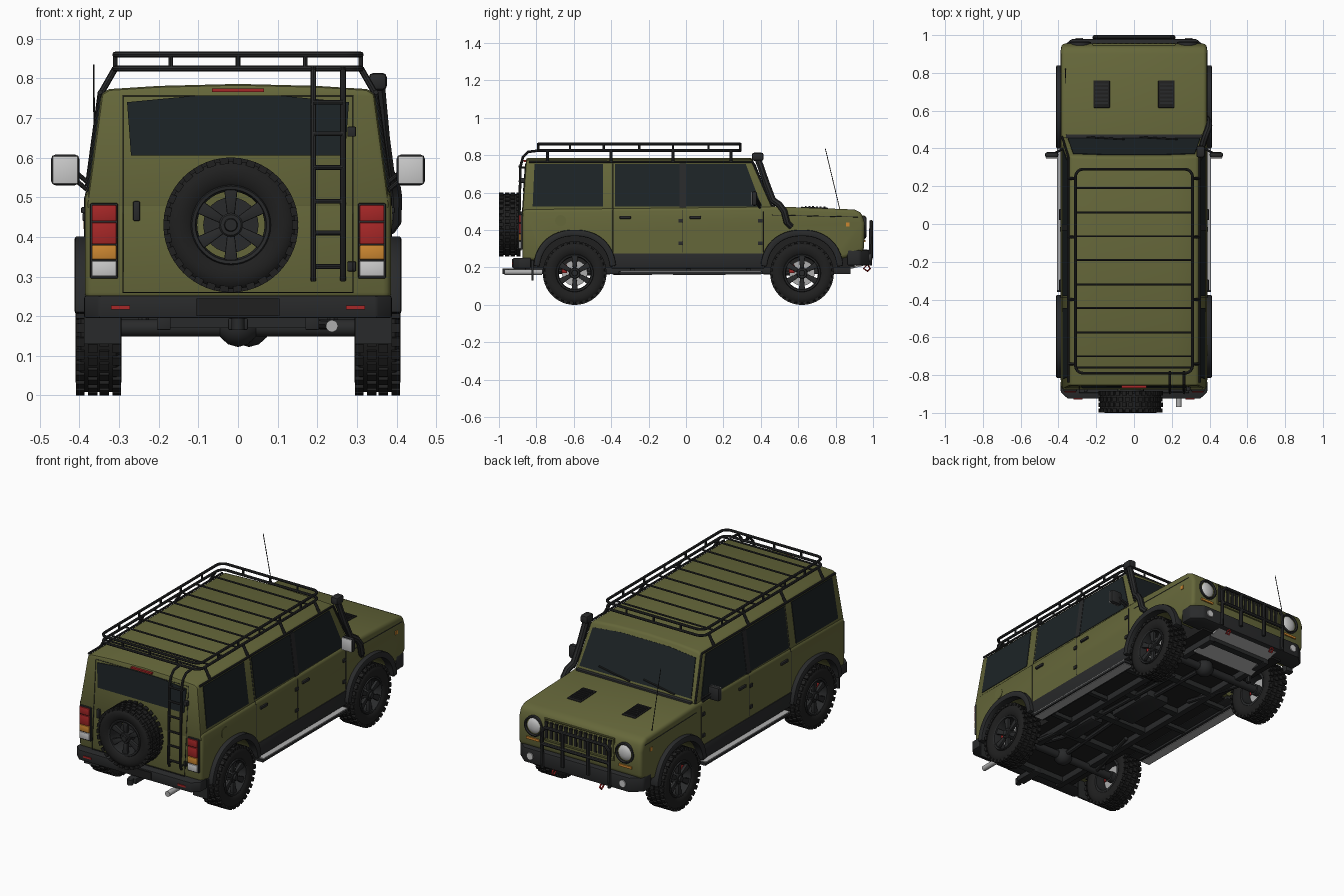
import bpy, bmesh, math
from mathutils import Matrix, Vector

if "Cube" in bpy.data.objects:
    bpy.data.objects.remove(bpy.data.objects["Cube"])

def mat(name, r, g, b):
    m = bpy.data.materials.new(name)
    m.diffuse_color = (r, g, b, 1)
    m.use_nodes = True
    m.node_tree.nodes["Principled BSDF"].inputs["Base Color"].default_value = m.diffuse_color
    return m

OLIVE, DARK = mat("olive", .13, .135, .042), mat("dark", .022, .023, .024)
RUBBER, GLASS = mat("rubber", .014, .014, .014), mat("glass", .012, .017, .019)
RED, AMBER = mat("red", .38, .02, .02), mat("amber", .6, .24, .03)
SILVER, LAMP = mat("silver", .42, .42, .42), mat("lamp", .62, .62, .62)

def link(name, me, m, mirror=False):
    ob = bpy.data.objects.new(name, me)
    bpy.context.collection.objects.link(ob)
    me.materials.clear()
    me.materials.append(m)
    me.shade_smooth()
    me.set_sharp_from_angle(angle=.6)
    if mirror:
        ob.modifiers.new("mirror", 'MIRROR').use_mirror_merge = False
    return ob

def finish(name, bm, m, bevel=0, mirror=False, seg=2):
    bmesh.ops.recalc_face_normals(bm, faces=bm.faces)
    if bevel:
        edges = [e for e in bm.edges if e.calc_face_angle(0) > .5]
        bmesh.ops.bevel(bm, geom=edges, offset=bevel, segments=seg, profile=.5, affect='EDGES')
    me = bpy.data.meshes.new(name)
    bm.to_mesh(me)
    bm.free()
    return link(name, me, m, mirror)

def boxes(name, spans, m, bevel=0, mirror=False):
    bm = bmesh.new()
    for lo, hi in spans:
        lo, hi = Vector(lo), Vector(hi)
        bmesh.ops.create_cube(bm, size=1, matrix=Matrix.Translation((lo + hi) / 2) @ Matrix.Diagonal((*(hi - lo), 1)))
    return finish(name, bm, m, bevel, mirror)

def slabs(name, polys, vec, m, bevel=0, mirror=False, seg=2):
    bm = bmesh.new()
    for pts in polys:
        a = [bm.verts.new(p) for p in pts]
        b = [bm.verts.new(Vector(p) + Vector(vec)) for p in pts]
        bm.faces.new(a)
        bm.faces.new(b[::-1])
        for i in range(len(a)):
            j = (i + 1) % len(a)
            bm.faces.new((a[i], b[i], b[j], a[j]))
    return finish(name, bm, m, bevel, mirror, seg)

def lathe(name, prof, c, axis, m, n=32, closed=False, mirror=False):
    bm = bmesh.new()
    M = Matrix.Translation(c) @ Vector((1, 0, 0)).rotation_difference(Vector(axis)).to_matrix().to_4x4()
    rings = [[bm.verts.new(M @ Vector((x, r * math.cos(k * math.tau / n), r * math.sin(k * math.tau / n))))
              for k in range(n)] for x, r in prof]
    for i in range(len(rings) - (not closed)):
        p, q = rings[i], rings[(i + 1) % len(rings)]
        for k in range(n):
            bm.faces.new((p[k], p[(k + 1) % n], q[(k + 1) % n], q[k]))
    bmesh.ops.remove_doubles(bm, verts=bm.verts, dist=1e-5)
    return finish(name, bm, m, 0, mirror)

def rod(name, c, axis, r, d, m, n=24, mirror=False):
    return lathe(name, [(-d / 2, 0), (-d / 2, r), (d / 2, r), (d / 2, 0)], c, axis, m, n, False, mirror)

def tubes(name, paths, r, m, cyclic=False, mirror=False):
    cu = bpy.data.curves.new(name, 'CURVE')
    cu.dimensions, cu.bevel_depth, cu.bevel_resolution, cu.use_fill_caps = '3D', r, 2, True
    for pts in paths:
        s = cu.splines.new('POLY')
        s.points.add(len(pts) - 1)
        for p, q in zip(s.points, pts):
            p.co = (*q, 1)
        s.use_cyclic_u = cyclic
    tmp = bpy.data.objects.new(name, cu)
    me = bpy.data.meshes.new_from_object(tmp)
    bpy.data.objects.remove(tmp)
    return link(name, me, m, mirror)

# Sloped planes of the cabin: side, tailgate, windscreen
S = lambda y, z, o=0: (.38 - (z - .5) * .132 + o, y, z)
R = lambda x, z, o=0: (x, -.875 + .071 * (z - .5) - o, z)
F = lambda x, z, o=0: (x, .47 - .41 * (z - .5) + o, z)
WY = (-.595, .62)

# Lower body with wheel arches cut out
prof = [(-.875, .24), (-.875, .515), (.46, .527), (.90, .51), (.938, .492), (.955, .44), (.952, .29),
        (.85, .25), (.4, .21), (-.4, .21)]
body = slabs("lower_body", [[(-.386, y, z) for y, z in prof]], (.772, 0, 0), OLIVE, .02, seg=3)
for y in WY:
    cut = rod("arch_cutter", (0, y, .18), (1, 0, 0), .197, 1, OLIVE, 40)
    cut.hide_render = True
    b = body.modifiers.new("cut", 'BOOLEAN')
    b.object, b.solver = cut, 'EXACT'
me = bpy.data.meshes.new_from_object(body.evaluated_get(bpy.context.evaluated_depsgraph_get()))
for o in [o for o in bpy.data.objects if o.name.startswith(("arch_cutter", "lower_body"))]:
    bpy.data.objects.remove(o)
link("lower_body", me, OLIVE)

# Cabin with crowned roof
half = [(.384, .47), (.345, .762), (.325, .773), (.2, .781)]
sec = half + [(0, .786)] + [(-x, z) for x, z in half[::-1]]
bm = bmesh.new()
a, b = [bm.verts.new(R(x, z)) for x, z in sec], [bm.verts.new(F(x, z)) for x, z in sec]
bm.faces.new(a), bm.faces.new(b[::-1])
for i in range(len(a)):
    bm.faces.new((a[i], b[i], b[i - 1], a[i - 1]))
finish("cabin", bm, OLIVE, .012)

# Windows
wins = [[(-.82, .525), (-.445, .525), (-.445, .752), (-.81, .752)],
        [(-.38, .525), (-.035, .525), (-.035, .752), (-.38, .752)],
        [(.0, .525), (.405, .525), (.32, .752), (.0, .752)]]
slabs("side_windows", [[S(y, z, -.004) for y, z in w] for w in wins], (.007, 0, 0), GLASS, 0, True)
slabs("door_pillar", [[S(y, z, -.004) for y, z in ((-.035, .52), (0, .52), (0, .755), (-.035, .755))]], (.009, 0, 0), DARK, 0, True)
slabs("windscreen", [[F(x, z, -.004) for x, z in ((-.35, .545), (.35, .545), (.322, .74), (.15, .755), (-.15, .755), (-.322, .74))]], (0, .007, .003), GLASS)
slabs("rear_window", [[R(x, z, -.004) for x, z in ((-.27, .605), (.27, .605), (.28, .74), (.1, .757), (-.1, .757), (-.28, .74))]], (0, -.008, 0), GLASS)
boxes("cowl", [((-.36, .43, .515), (.36, .475, .536))], DARK, .004)
tubes("wipers", [[F(x, .548, .01), F(x + .2, .575, .01)] for x in (-.25, .03)], .004, DARK)

# Seams, rocker panels, door furniture
tubes("door_seams", [[(.386, y, .28), (.386, y, .50), S(y, .52), S(y, .755)] for y in (-.39, -.017)] +
      [[(.386, .415, .28), (.386, .415, .5)], [(.386, .46, .48), (.386, .92, .47)]], .002, DARK, mirror=True)
tubes("tailgate_seam", [[R(x, z) for x, z in ((-.29, .26), (.29, .26), (.29, .755), (-.29, .755))]], .002, DARK, True)
boxes("rocker_panel", [((.3, -.4, .195), (.39, .42, .275))], DARK, .005, True)
boxes("door_handles", [((.38, y, .46), (.396, y + .06, .475)) for y in (-.355, .02)], DARK, .003, True)
boxes("door_hinges", [((.38, y, z), (.393, y + .025, z + .02)) for y in (-.04, .385) for z in (.32, .44)], DARK, .003, True)
boxes("side_marker", [((.38, .855, .42), (.39, .875, .44))], AMBER, 0, True)
rod("fuel_cap", (.386, -.67, .45), (1, 0, 0), .03, .005, OLIVE)
tubes("roof_gutter", [[S(-.84, .765, .003), S(.355, .765, .003), S(.46, .53, .004)]], .006, DARK, mirror=True)

# Fender flares
for y, n in zip(WY, ("rear", "front")):
    ang = [math.radians(k) for k in range(6, 175, 8)]
    arc = lambda a, b, z: [(.365, y + a * math.copysign(abs(math.cos(t)) ** .9, math.cos(t)), z + b * math.sin(t) ** .9) for t in ang]
    slabs(n + "_fender_flare", [arc(.222, .222, .18) + arc(.188, .188, .18)[::-1]], (.047, 0, 0), DARK, .006, True)

# Wheels: shared parts, then placed copies (outer side faces local +x)
hp = [(.045, .097), (.055, .11), (.058, .135), (.053, .154), (.044, .162)]
parts = [lathe("tyre", hp + [(-x, r) for x, r in hp[::-1]], (0, 0, 0), (1, 0, 0), RUBBER, 48, True)]
bm = bmesh.new()
for k in range(30):
    for x, w, off in ((-.046, .022, 0), (-.015, .024, .5), (.015, .024, 0), (.046, .022, .5)):
        bmesh.ops.create_cube(bm, size=1, matrix=Matrix.Rotation((k + off) * math.tau / 30, 4, 'X') @
                              Matrix.Translation((x, 0, .162)) @ Matrix.Diagonal((w, .022, .016, 1)))
parts.append(finish("tyre_tread", bm, RUBBER))
parts.append(lathe("rim", [(.048, .101), (.054, .098), (.052, .09), (.03, .085), (-.045, .085), (-.045, .1)],
                   (0, 0, 0), (1, 0, 0), DARK, 40, True))
spokes = []
for k in range(6):
    M = Matrix.Rotation(k * math.tau / 6, 4, 'X')
    spokes.append([M @ Vector(p) for p in ((.022, -.009, .02), (.022, .009, .02), (.028, .017, .09), (.028, -.017, .09))])
parts.append(slabs("spokes", spokes, (.018, 0, 0), DARK, .003))
parts.append(lathe("hub", [(-.03, 0), (-.03, .03), (.042, .03), (.046, .026), (.046, .017), (.055, .015), (.055, 0)],
                   (0, 0, 0), (1, 0, 0), DARK, 20))
places = [((s * .352, y, .17), 0 if s > 0 else math.pi) for s in (1, -1) for y in WY] + [((-.018, -.942, .43), -math.pi / 2)]
for i, (loc, rz) in enumerate(places):
    for p in parts:
        o = p if i == 0 else p.copy()
        if i:
            bpy.context.collection.objects.link(o)
        o.location, o.rotation_euler = loc, (0, 0, rz)
for y in WY:
    rod("brake_disc", (.355, y, .17), (1, 0, 0), .068, .01, SILVER, 32, True)
    boxes("brake_caliper", [((.345, y - .07, .17), (.375, y - .04, .215))], RED, .004, True)
rod("spare_mount", (-.018, -.9, .43), (0, 1, 0), .07, .07, DARK)

# Bumpers, mud flaps, tow gear
slabs("front_bumper", [[(x, y, .21) for x, y in ((-.388, .86), (.388, .86), (.388, .93), (.33, .98), (-.33, .98), (-.388, .93))]], (0, 0, .085), DARK, .01)
slabs("rear_bumper", [[(x, y, .195) for x, y in ((-.388, -.83), (.388, -.83), (.388, -.89), (.35, -.925), (-.35, -.925), (-.388, -.89))]], (0, 0, .057), DARK, .006)
boxes("plate_recess", [((-.105, -.93, .2), (.105, -.92, .245))], RUBBER)
boxes("rear_reflectors", [((.272, -.929, .217), (.32, -.92, .227))], RED, 0, True)
boxes("mud_flaps", [((.295, y - .005, .13), (.388, y + .005, .24)) for y in (-.82,)], DARK, 0, True)
boxes("tow_hitch", [((-.025, -.95, .165), (.025, -.8, .195))], DARK, .004)
rod("tow_ball", (0, -.965, .18), (0, 0, 1), .016, .03, DARK)
rod("tail_pipe", (.237, -.87, .175), (0, 1, 0), .015, .2, SILVER)
tubes("recovery_hooks", [[(.15, .97, .215), (.15, .985, .195), (.15, .97, .18), (.15, .95, .195)]], .005, RED, True, True)
tubes("bull_bar", [[(-.21, .985, .21), (-.21, .99, .42), (-.19, .99, .445), (.19, .99, .445), (.21, .99, .42), (.21, .985, .21)],
                   [(-.21, .99, .35), (.21, .99, .35)], [(-.08, .99, .25), (-.08, .99, .445)], [(.08, .99, .25), (.08, .99, .445)]], .01, DARK)
slabs("skid_plate", [[(-.2, .95, .21), (.2, .95, .21), (.2, .74, .155), (-.2, .74, .155)]], (0, 0, .01), SILVER)

# Front lights and grille
lathe("headlight_bezel", [(-.02, .057), (.012, .057), (.015, .05), (.008, .045), (-.02, .045)], (.285, .95, .415), (0, 1, 0), DARK, 32, True, True)
lathe("headlight", [(0, .046), (.008, .035), (.013, .018), (.014, 0)], (.285, .95, .415), (0, 1, 0), LAMP, 32, False, True)
boxes("grille_slots", [((-.2 + i * .0305, .94, .37), (-.182 + i * .0305, .959, .462)) for i in range(14)], RUBBER)
tubes("grille_frame", [[(-.215, .953, .355), (.215, .953, .355), (.215, .95, .475), (-.215, .95, .475)]], .006, OLIVE, True)
boxes("turn_signals", [((.25, .94, .335), (.33, .96, .348))], AMBER, 0, True)
rod("fog_lights", (.29, .98, .253), (0, 1, 0), .02, .012, LAMP, 20, True)

# Hood vents
hz = lambda y: .527 - (y - .46) * .0386
slabs("hood_vents", [[(x, y, hz(y) - .004) for x, y in ((.128, .615), (.215, .615), (.215, .76), (.128, .76))]], (0, 0, .008), RUBBER, .003, True)
boxes("vent_louvres", [((.137, y, hz(y)), (.206, y + .01, hz(y) + .009)) for y in (.635, .655, .675, .695, .715, .735)], DARK, 0, True)

# Tail lights and tailgate furniture
boxes("tail_light_housing", [((.303, -.886, .295), (.373, -.865, .485))], DARK, .003, True)
for n, lo, hi, m in (("upper", .44, .48, RED), ("lower", .382, .436, RED), ("signal", .343, .379, AMBER), ("reverse", .301, .339, LAMP)):
    boxes(n + "_tail_lamp", [((.307, -.893, lo), (.369, -.88, hi))], m, .002, True)
boxes("high_brake_light", [((-.065, -.868, .765), (.065, -.85, .775))], RED)
boxes("tailgate_handle", [((-.265, -.89, .44), (-.247, -.87, .49))], DARK, .004)
boxes("tailgate_hinges", [((.276, -.885, z), (.298, -.86, z + .025)) for z in (.313, .653)], DARK, .003)

# Ladder
tubes("ladder_rails", [[(x, -.885, .29), (x, -.895, .31), (x, -.885, .74), (x, -.872, .79), (x, -.845, .818), (x, -.78, .826)] for x in (.19, .265)], .007, DARK)
tubes("ladder_rungs", [[(.19, -.89, z), (.265, -.89, z)] for z in (.325, .41, .49, .575, .66, .74)], .006, DARK)
tubes("ladder_stays", [[(x, -.89, z), (x, -.86, z)] for x in (.19, .265) for z in (.31, .735)], .006, DARK)

# Roof rack
loop = lambda z: [(cx * .27 + .04 * math.cos(t), -.25 + cy * .5 + .04 * math.sin(t), z)
                  for cx, cy, q in ((1, 1, 0), (-1, 1, 1), (-1, -1, 2), (1, -1, 3))
                  for t in [(q + k / 4) * math.pi / 2 for k in range(5)]]
tubes("rack_rails", [loop(.825), loop(.86)], .0075, DARK, True)
tubes("rack_slats", [[(-.31, y, .825), (.31, y, .825)] for y in (.19, .06, -.065, -.19, -.32, -.445, -.575, -.7, -.76)], .005, DARK)
tubes("rack_posts", [[(.31, y, .825), (.31, y, .86)] for y in (-.62, -.44, -.25, -.07, .12)] +
      [[(x, y, .825), (x, y, .86)] for x in (0, .17) for y in (-.79, .29)], .006, DARK, mirror=True)
tubes("rack_feet", [[(.31, y, .825), (.346, y, .762)] for y in (-.74, -.4, -.07, .24)], .008, DARK, mirror=True)

# Snorkel, antenna, mirrors
tubes("snorkel", [[(.38, .56, .42), (.395, .54, .44), (.397, .525, .5), (.392, .5, .535), (.378, .465, .56), (.366, .43, .65), (.354, .385, .78)]], .018, DARK)
boxes("snorkel_head", [((.33, .352, .77), (.376, .415, .814))], DARK, .012)
tubes("antenna", [[(-.362, .825, .5), (-.364, .745, .835)]], .002, DARK)
boxes("mirror_head", [((.4, .352, .53), (.472, .38, .608))], DARK, .012, True)
boxes("mirror_glass", [((.404, .348, .534), (.468, .354, .604))], LAMP, .0025, True)
tubes("mirror_arm", [[(.37, .4, z), (.43, .37, z + .05)] for z in (.51, .53)], .006, DARK, mirror=True)

# Side steps
boxes("side_step", [((.335, -.36, .165), (.408, .41, .18))], DARK, .003, True)
boxes("step_tread", [((.345, -.35, .178), (.406, .4, .185)), ((.35, -.35, .162), (.4, .4, .167))], SILVER, 0, True)
boxes("step_brackets", [((.2, y, .172), (.36, y + .025, .195)) for y in (-.3, 0, .32)], DARK, 0, True)

# Chassis and running gear
boxes("floor_pan", [((-.27, -.84, .2), (.27, .9, .4)), ((-.36, -.39, .2), (.36, .4, .22))], RUBBER)
boxes("frame_rails", [((.17, -.86, .165), (.205, .88, .205))], DARK, .003, True)
boxes("cross_members", [((-.2, y, .17), (.2, y + .04, .2)) for y in (-.84, -.42, -.15, .12, .4, .84)], DARK)
for y, n, dx in zip(WY, ("rear", "front"), (0, .07)):
    rod(n + "_axle", (0, y, .17), (1, 0, 0), .022, .64, DARK, 16)
    lathe(n + "_differential", [(-.05, 0), (-.045, .025), (-.025, .043), (0, .05), (.025, .043), (.045, .025), (.05, 0)], (dx * .4, y, .172), (1, 0, 0), DARK, 20)
    tubes(n + "_shocks", [[(.24, y + .05, .16), (.23, y + .08, .36)]], .014, DARK, mirror=True)
    tubes(n + "_control_arms", [[(.23, y, .165), (.15, y + (.35 if y < 0 else -.35), .185)]], .012, DARK, mirror=True)
tubes("drive_shafts", [[(0, -.57, .175), (.03, -.05, .185), (.03, .6, .175)]], .014, DARK)
boxes("gearbox", [((-.06, -.08, .16), (.09, .22, .21))], DARK, .012)
tubes("exhaust", [[(.1, .45, .18), (.12, -.1, .18), (.12, -.45, .185), (.237, -.72, .178), (.237, -.85, .175)]], .013, DARK)
boxes("muffler", [((.07, -.4, .16), (.16, -.17, .205))], DARK, .015)
